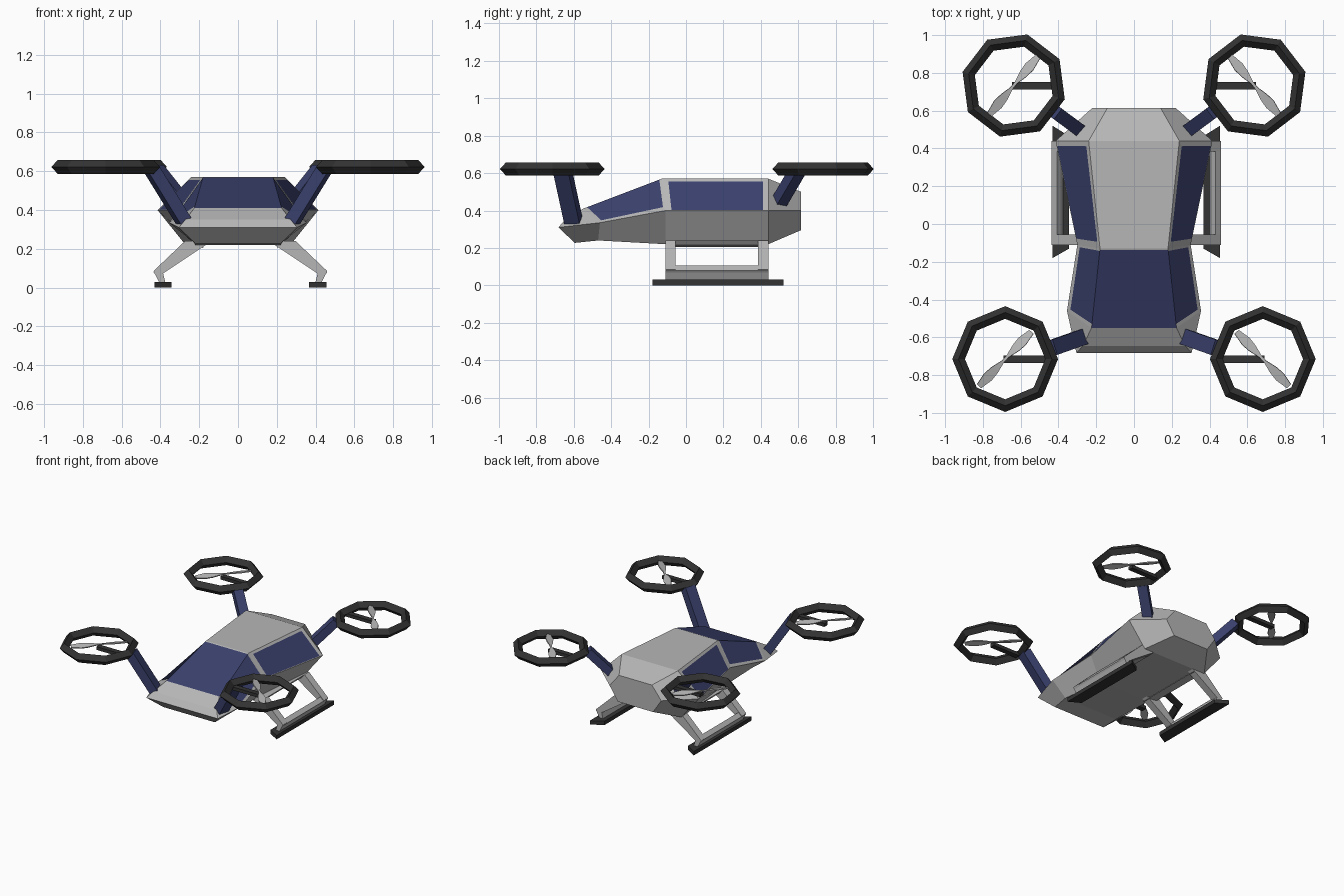
import bpy, bmesh, math
from mathutils import Vector, Matrix

cube = bpy.data.objects.get("Cube")
if cube:
    bpy.data.objects.remove(cube, do_unlink=True)


def material(name, rgb):
    m = bpy.data.materials.new(name)
    m.use_nodes = True
    m.diffuse_color = (*rgb, 1)
    m.node_tree.nodes["Principled BSDF"].inputs["Base Color"].default_value = (*rgb, 1)
    return m


GREY = material("light grey", (0.47, 0.47, 0.47))
NAVY = material("navy blue", (0.042, 0.052, 0.15))
DARK = material("charcoal", (0.033, 0.033, 0.033))


def finish(name, bm, mats, smooth=None):
    bmesh.ops.remove_doubles(bm, verts=bm.verts, dist=0.0005)
    bmesh.ops.recalc_face_normals(bm, faces=bm.faces)
    mesh = bpy.data.meshes.new(name)
    bm.to_mesh(mesh)
    bm.free()
    for m in mats:
        mesh.materials.append(m)
    ob = bpy.data.objects.new(name, mesh)
    bpy.context.collection.objects.link(ob)
    if smooth:
        bpy.ops.object.select_all(action='DESELECT')
        ob.select_set(True)
        bpy.context.view_layer.objects.active = ob
        bpy.ops.object.shade_smooth_by_angle(angle=math.radians(smooth))
    return ob


def loft(name, rings, mat, smooth=None, closed=False):
    """Skin a list of point rings, capping the ends unless closed."""
    bm = bmesh.new()
    rows = [[bm.verts.new(p) for p in r] for r in rings]
    n = len(rows[0])
    pairs = list(zip(rows, rows[1:])) + ([(rows[-1], rows[0])] if closed else [])
    for a, b in pairs:
        for i in range(n):
            j = (i + 1) % n
            bm.faces.new((a[i], a[j], b[j], b[i]))
    if not closed:
        bm.faces.new(rows[0])
        bm.faces.new(rows[-1])
    return finish(name, bm, [mat], smooth)


def prism(name, profile, y0, y1, mat):
    """Extrude an xz profile along y."""
    return loft(name, [[(x, y, z) for x, z in profile] for y in (y0, y1)], mat)


def beam(name, p0, p1, side, w, t, mat):
    """Rectangular bar; side is the direction of its width."""
    p0, p1 = Vector(p0), Vector(p1)
    d = (p1 - p0).normalized()
    u = Vector(side)
    u = (u - d * u.dot(d)).normalized()
    v = d.cross(u)
    corners = [u * a * w / 2 + v * b * t / 2 for a, b in ((-1, -1), (1, -1), (1, 1), (-1, 1))]
    return loft(name, [[p + c for c in corners] for p in (p0, p1)], mat)


# Fuselage: half sections of top, middle and bottom points
tail = [(.14, .615, .50), (.22, .615, .40), (.15, .615, .295)]
back = [(.24, .44, .57), (.415, .44, .40), (.27, .44, .22)]
waist = [(.18, -.13, .57), (.30, -.11, .40), (.22, -.11, .22)]
cheek = [(.225, -.55, .41), (.355, -.46, .335), (.23, -.47, .24)]
nose = [(.27, -.645, .352), (.305, -.682, .31), (.22, -.595, .227)]
sections = [tail, back, waist, cheek, nose]
bm = bmesh.new()


def panel(quad, margins=(0, 0, 0, 0), glass=False):
    """Quad with an inner glass pane; margins are u0, u1, v0, v1 fractions."""
    a, b, c, d = map(Vector, quad)
    u0, u1, v0, v1 = margins

    def at(u, v):
        return a.lerp(b, u).lerp(d.lerp(c, u), v)
    inner = [at(u0, v0), at(1 - u1, v0), at(1 - u1, 1 - v1), at(u0, 1 - v1)]
    outer = [a, b, c, d]
    bm.faces.new([bm.verts.new(p) for p in inner]).material_index = int(glass)
    for i in range(4):
        j = (i + 1) % 4
        strip = [outer[i], outer[j], inner[j], inner[i]]
        if (inner[i] - outer[i]).length + (inner[j] - outer[j]).length > 0.001:
            bm.faces.new([bm.verts.new(p) for p in strip])


def flip(p):
    return (-p[0], p[1], p[2])


for k, (s, t) in enumerate(zip(sections, sections[1:])):
    # roof and belly
    panel([s[0], t[0], flip(t[0]), flip(s[0])], (.02, 0, 0, 0) if k == 2 else (0,) * 4, k == 2)
    panel([s[2], t[2], flip(t[2]), flip(s[2])])
    # upper flank (glazed beside cabin and windshield) and lower flank
    frame = {1: (.05, .06, .09, .02), 2: (.03, .05, 0, .12)}.get(k, (0,) * 4)
    for m in (lambda p: p, flip):
        panel([m(p) for p in (s[0], t[0], t[1], s[1])], frame, k in (1, 2))
        panel([m(p) for p in (s[1], t[1], t[2], s[2])])
for end in (tail, nose):
    for i in (0, 1):
        panel([end[i], end[i + 1], flip(end[i + 1]), flip(end[i])])
finish("fuselage", bm, [GREY, NAVY])


def rotor(label, s, cx, cy, spin, blade_angle):
    z = .622
    # guard ring with a diamond section
    rings = []
    for i in range(8):
        a = math.radians(spin + 45 * i)
        rings.append([(s * (cx + r * math.cos(a)), cy + r * math.sin(a), z + h)
                      for r, h in ((.28, 0), (.247, .036), (.213, 0), (.247, -.036))])
    loft(label + "_guard_ring", rings, DARK, closed=True)
    # motor bar reaching the hub
    beam(label + "_motor_bar", (s * (cx + .01), cy, z - .015), (s * (cx - .22), cy, z - .015),
         (0, 1, 0), .04, .025, DARK)
    # two-bladed propeller, twisted along its length
    turn = Matrix.Rotation(math.radians(blade_angle), 3, 'Z')
    rows = []
    for r, w in ((-.2, .03), (-.13, .055), (-.08, .045), (-.02, .015),
                 (.02, .015), (.08, .045), (.13, .055), (.2, .03)):
        pitch = Matrix.Rotation(math.copysign(.25, r), 3, 'X')
        row = [turn @ (pitch @ Vector((0, a * w / 2, b * .004)) + Vector((r, 0, .01)))
               for a, b in ((-1, -1), (1, -1), (1, 1), (-1, 1))]
        rows.append([(s * (cx + p.x), cy + p.y, z + p.z) for p in row])
    loft(label + "_propeller", rows, GREY, 30)


for side, s in (("left", 1), ("right", -1)):
    rotor("front_" + side, s, .682, -.715, 0, -46 if s > 0 else -46 + 0)
    rotor("rear_" + side, s, .637, .733, 15, -50)
    # booms
    beam("front_boom_" + side, (s * .275, -.60, .335), (s * .445, -.66, .61),
         (.3, 1, 0) if s > 0 else (-.3, 1, 0), .085, .065, NAVY)
    beam("rear_boom_" + side, (s * .285, .495, .44), (s * .42, .595, .61),
         (-.6 * s, .8, 0), .07, .06, NAVY)
    # landing gear
    dx = .012

    def gear(profile):
        return [(s * x + dx, z) for x, z in profile]
    for end, y in (("front", -.11), ("rear", .385)):
        prism(f"{end}_{side}_leg", gear([(.17, .225), (.285, .24), (.448, .085), (.425, .055)]),
              y, y + .055, GREY)
    prism("upper_rail_" + side, gear([(.19, .205), (.22, .24), (.285, .24), (.265, .215)]),
          -.11, .44, GREY)
    prism("lower_rail_" + side, gear([(.40, .08), (.42, .105), (.448, .08), (.425, .05)]),
          -.11, .44, GREY)
    prism("foot_" + side, gear([(.40, .08), (.44, .07), (.415, .02), (.385, .02)]),
          -.11, .44, GREY)
    outline = [(.355, -.13), (.443, -.18), (.443, .52), (.355, .465)]
    loft("skid_" + side, [[(s * x + dx, y, z) for x, y in outline] for z in (0, .03)], DARK)
